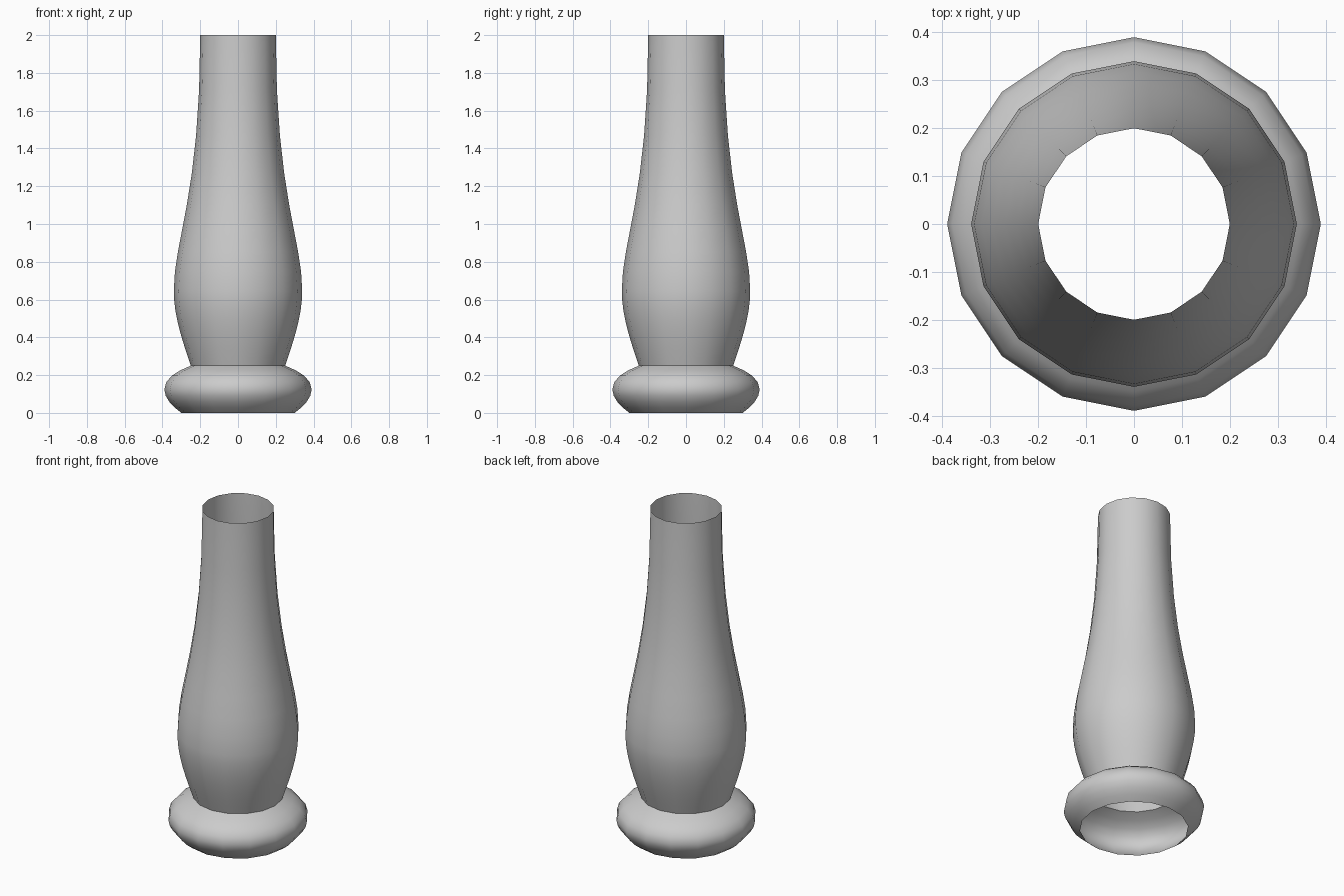
import bpy, bmesh
from math import cos, sin, pi, radians
from mathutils import Vector
from mathutils.geometry import interpolate_bezier

if "Cube" in bpy.data.objects:
    bpy.data.objects.remove(bpy.data.objects["Cube"])

SIDES = 16


def lathe(name, profile):
    """Open 16-sided shell turned from (radius, height) points, bottom to top."""
    bm = bmesh.new()
    rings = [[bm.verts.new((r * cos(2 * pi * i / SIDES), r * sin(2 * pi * i / SIDES), z))
              for i in range(SIDES)] for r, z in profile]
    for low, high in zip(rings, rings[1:]):
        for i in range(SIDES):
            j = (i + 1) % SIDES
            bm.faces.new((low[i], low[j], high[j], high[i]))
    mesh = bpy.data.meshes.new(name)
    bm.to_mesh(mesh)
    bm.free()
    obj = bpy.data.objects.new(name, mesh)
    bpy.context.collection.objects.link(obj)
    bpy.context.view_layer.objects.active = obj
    obj.select_set(True)
    bpy.ops.object.shade_smooth_by_angle(angle=radians(50))
    obj.select_set(False)
    return obj


def curve(segments, steps):
    """Joined bezier segments as (radius, height) points."""
    points = []
    for seg in segments:
        pts = interpolate_bezier(*[Vector((r, z, 0)) for r, z in seg], steps)
        points += [(p.x, p.y) for p in pts[1 if points else 0:]]
    return points


# Rounded foot ring, open underneath
lathe("foot_ring", curve([
    [(0.30, 0.0), (0.35, 0.035), (0.39, 0.08), (0.39, 0.125)],
    [(0.39, 0.125), (0.39, 0.18), (0.33, 0.22), (0.25, 0.25)],
], 5))

# Bulbous body tapering to the open neck
lathe("vase_body", curve([
    [(0.25, 0.25), (0.29, 0.37), (0.34, 0.51), (0.34, 0.645)],
    [(0.34, 0.645), (0.34, 0.92), (0.20, 1.15), (0.20, 2.0)],
], 9))
